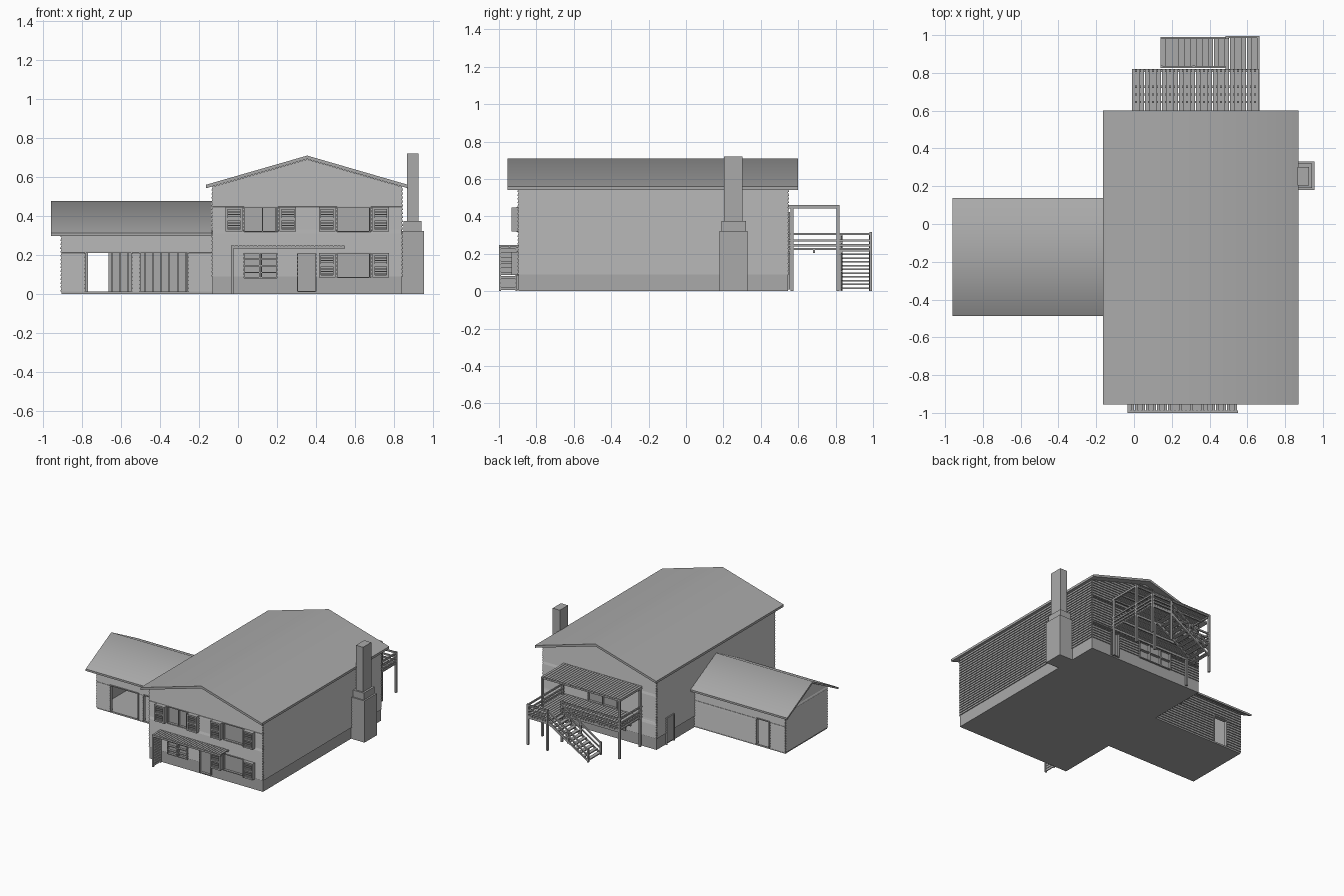
import bpy, bmesh, math
from mathutils import Vector

cube = bpy.data.objects.get("Cube")
if cube:
    bpy.data.objects.remove(cube, do_unlink=True)

grey = bpy.data.materials.new("plain_grey")
grey.use_nodes = True
tone = (0.4, 0.4, 0.4, 1)
grey.diffuse_color = tone
grey.node_tree.nodes["Principled BSDF"].inputs["Base Color"].default_value = tone


def finish(name, bm):
    bmesh.ops.recalc_face_normals(bm, faces=bm.faces)
    mesh = bpy.data.meshes.new(name)
    bm.to_mesh(mesh)
    bm.free()
    mesh.materials.append(grey)
    obj = bpy.data.objects.new(name, mesh)
    bpy.context.collection.objects.link(obj)
    return obj


def prism(bm, base, offset):
    """Extrude a closed polygon by a vector."""
    offset = Vector(offset)
    a = [bm.verts.new(p) for p in base]
    b = [bm.verts.new(Vector(p) + offset) for p in base]
    bm.faces.new(a)
    bm.faces.new(b)
    for i in range(len(a)):
        j = (i + 1) % len(a)
        bm.faces.new((a[i], a[j], b[j], b[i]))


def add_box(bm, x0, x1, y0, y1, z0, z1):
    prism(bm, [(x0, y0, z0), (x1, y0, z0), (x1, y1, z0), (x0, y1, z0)], (0, 0, z1 - z0))


def boxes(name, items):
    bm = bmesh.new()
    for item in items:
        add_box(bm, *item)
    return finish(name, bm)


def wall(name, origin, along, out, length, eave, slope=0, plain=0.0, openings=()):
    """Lap-sided wall; each board is a wedge, clipped by gable and openings."""
    bm = bmesh.new()
    o, u, n = (Vector((*v, 0)) for v in (origin, along, out))
    top = eave + slope * length / 2
    levels = {0.0, top, eave, plain}
    levels |= {plain + 0.02 * i for i in range(60) if plain + 0.02 * i < top}
    for op in openings:
        levels |= {op[2], op[3]}
    levels = sorted(round(z, 4) for z in levels)
    for z0, z1 in zip(levels, levels[1:]):
        if z1 - z0 < 0.001:
            continue
        mid = (z0 + z1) / 2
        spans, start = [], 0
        for a, b, lo, hi in sorted(openings):
            if lo < mid < hi:
                spans.append((start, a))
                start = b
        spans.append((start, length))
        lap = 0.007 if z0 >= plain - 0.001 else 0
        for a, b in spans:
            ring = []
            for z, lip in ((z0, lap), (z1, 0)):
                inset = max(0, (z - eave) / slope) if slope else 0
                lo, hi = max(a, inset), min(b, length - inset)
                hi = max(hi, lo + 0.001)
                for s, d in ((lo, lip), (hi, lip), (hi, -0.015), (lo, -0.015)):
                    ring.append(bm.verts.new(o + u * s + n * d + Vector((0, 0, z))))
            bm.faces.new(ring[:4])
            bm.faces.new(ring[4:])
            for i in range(4):
                j = (i + 1) % 4
                bm.faces.new((ring[i], ring[j], ring[j + 4], ring[i + 4]))
    return finish(name, bm)


def gable_roof(name, profile, offset):
    bm = bmesh.new()
    prism(bm, profile, offset)
    obj = finish(name, bm)
    bpy.ops.object.select_all(action="DESELECT")
    obj.select_set(True)
    bpy.context.view_layer.objects.active = obj
    bpy.ops.object.shade_smooth_by_angle(angle=math.radians(58))


def window(name, x0, x1, z0, z1, y, side, splits=(), bars=(), shutter=0.0):
    """Recessed pane with frame; side is -1 for front, 1 for back."""
    def slab(a, b, d0, d1, lo, hi):
        return (a, b, *sorted((y + side * d0, y + side * d1)), lo, hi)
    w = 0.006
    items = [slab(x0, x1, -0.012, -0.006, z0, z1)]
    for x in (x0, x1, *splits):
        items.append(slab(x - w / 2, x + w / 2, -0.012, 0.012, z0, z1))
    for z in (z0, z1, *bars):
        items.append(slab(x0, x1, -0.012, 0.012, z - w / 2, z + w / 2))
    boxes(name, items)
    if shutter:
        items = []
        for a in (x0 - shutter - 0.008, x1 + 0.008):
            b = a + shutter
            items.append(slab(a, b, 0, 0.02, z0, z1))
            for e in (a, b - 0.012):
                items.append(slab(e, e + 0.012, 0, 0.038, z0, z1))
            for z in (z0, (z0 + z1) / 2 - w, z1 - 0.012):
                items.append(slab(a, b, 0, 0.036, z, z + 0.012))
            for i in range(1, 9):
                z = z0 + i * (z1 - z0) / 9
                items.append(slab(a, b, 0, 0.03, z, z + w))
        boxes(name + "_shutters", items)


# Main house shell
L, R, F, B = -0.13, 0.84, -0.895, 0.545
W, D = R - L, B - F
front_windows = [("upper_left_window", 0.03, 0.205, 0.32, 0.447, (0.125, 0.195), (), 0.085),
                 ("upper_right_window", 0.508, 0.682, 0.32, 0.447, (0.675,), (), 0.085),
                 ("lower_right_window", 0.508, 0.682, 0.085, 0.21, (0.675,), (), 0.085),
                 ("lower_left_window", 0.03, 0.2, 0.083, 0.21, (0.112, 0.12), (0.11, 0.145, 0.18), 0)]
back_windows = [("back_lower_window", 0.13, 0.41, 0.085, 0.215, (0.22, 0.32), (0.15,), 0),
                ("back_deck_door", 0.2, 0.45, 0.23, 0.42, (0.325,), (), 0)]


def holes(rows):
    return [(r[1] - L, r[2] - L, r[3], r[4]) for r in rows]


wall("front_wall", (L, F), (1, 0), (0, -1), W, 0.55, 0.29, 0.09,
     holes(front_windows) + [(0.435, 0.53, 0, 0.21)])
wall("back_wall", (L, B), (1, 0), (0, 1), W, 0.55, 0.29, 0.09,
     holes(back_windows) + [(0.73, 0.8, 0, 0.2)])
wall("chimney_side_wall", (R, F), (0, 1), (1, 0), D, 0.55, 0, 0.09)
wall("garage_side_wall", (L, F), (0, 1), (-1, 0), D, 0.55, 0, 0.09)
boxes("house_floor", [(L, R, F, B, 0, 0.012)])
mid_x, ridge = (L + R) / 2, 0.71
gable_roof("main_roof", [(-0.165, -0.955, 0.56), (mid_x, -0.955, ridge), (0.872, -0.955, 0.56),
                         (0.872, -0.955, 0.542), (mid_x, -0.955, ridge - 0.018),
                         (-0.165, -0.955, 0.542)], (0, 1.555, 0))
for spec, y, side in [(s, F, -1) for s in front_windows] + [(s, B, 1) for s in back_windows]:
    name, x0, x1, z0, z1, splits, bars, shutter = spec
    window(name, x0, x1, z0, z1, y, side, splits, bars, shutter)
window("front_door", 0.305, 0.4, 0.012, 0.208, F, -1)
window("back_door", 0.6, 0.67, 0.012, 0.198, B, 1)
boxes("side_door", [(L - 0.01, L, 0.35, 0.43, 0.012, 0.2)])
boxes("side_door_frame", [(L - 0.014, L, 0.342, 0.35, 0, 0.208),
                          (L - 0.014, L, 0.43, 0.438, 0, 0.208),
                          (L - 0.014, L, 0.342, 0.438, 0.2, 0.208)])

# Garage wing, open doorways
G, GF, GB = -0.905, -0.43, 0.08
bays = [(0.125, 0.355, 0.012, 0.21), (0.405, 0.645, 0.012, 0.21)]
entry = [(0.135, 0.24, 0.012, 0.21)]
wall("garage_front_wall", (G, GF), (1, 0), (0, -1), L - G, 0.325, 0, 0.012, bays)
wall("garage_back_wall", (G, GB), (1, 0), (0, 1), L - G, 0.325, 0, 0.012, entry)
wall("garage_end_wall", (G, GF), (0, 1), (-1, 0), GB - GF, 0.325, 0.512, 0.012)
boxes("garage_floor", [(G, L, GF, GB, 0, 0.012)])
boxes("garage_studs", [(x, x + 0.008, GB - 0.035, GB - 0.015, 0.012, 0.32)
                       for x in [-0.65 + 0.042 * i for i in range(12)]])
frames = []
for y, side, openings in ((GF, -1, bays), (GB, 1, entry)):
    for a, b, lo, hi in openings:
        y0, y1 = sorted((y - side * 0.015, y + side * 0.01))
        for x in (G + a - 0.008, G + b):
            frames.append((x, x + 0.008, y0, y1, lo, hi + 0.008))
        frames.append((G + a, G + b, y0, y1, hi, hi + 0.008))
boxes("garage_door_frames", frames)
gable_roof("garage_roof", [(-0.96, -0.4875, 0.312), (-0.96, -0.175, 0.476), (-0.96, 0.1375, 0.312),
                           (-0.96, 0.1375, 0.297), (-0.96, -0.175, 0.461),
                           (-0.96, -0.4875, 0.297)], (0.825, 0, 0))

# Chimney in three stepped stages
boxes("chimney", [(0.835, 0.955, 0.18, 0.33, 0, 0.322), (0.85, 0.942, 0.19, 0.32, 0.322, 0.375),
                  (0.866, 0.927, 0.203, 0.303, 0.375, 0.72)])

# Front porch canopy and slatted side screen
boxes("porch_canopy", [(-0.035, 0.55, y, y + 0.012, 0.233, 0.245) for y in (-1, -0.95, -0.91)]
      + [(-0.035 + 0.0195 * i, -0.019 + 0.0195 * i, -1, F, 0.24, 0.248) for i in range(30)])
boxes("porch_screen", [(-0.035, -0.022, y, y + 0.012, 0, 0.24) for y in (-1, -0.912)]
      + [(-0.032, -0.025, -0.99, -0.91, 0.005 + 0.02 * i, 0.022 + 0.02 * i) for i in range(12)])

# Rear deck, landing and canopy
X0, X1, Y1, Y2 = -0.01, 0.665, 0.82, 0.995
P = 0.015
boxes("deck_posts", [(x, x + P, y, y + P, 0, 0.45) for x in (X0, X1 - P) for y in (0.56, Y1 - P)]
      + [(x, x + P, Y2 - P, Y2, 0, 0.315) for x in (0.485, X1 - P)]
      + [(0.485, 0.485 + P, Y1 - P, Y1, 0, 0.315)])
pitch = (X1 - X0) / 30
boxes("deck_boards", [(X0 + pitch * i, X0 + pitch * i + 0.019, B, Y2 if i >= 22 else Y1, 0.22, 0.23)
                      for i in range(30)])
boxes("deck_joists", [(X0, X1, y, y + 0.01, 0.205, 0.22) for y in (0.56, 0.68, 0.81)]
      + [(0.485, X1, 0.985, 0.995, 0.205, 0.22)])
boxes("deck_canopy_boards", [(X0 + pitch * i, X0 + pitch * i + 0.019, B, Y1, 0.453, 0.461)
                             for i in range(30)])
boxes("deck_canopy_beams", [(X0, X1, y, y + 0.012, 0.443, 0.453) for y in (0.56, 0.64, 0.72, 0.805)]
      + [(x, x + 0.012, B, Y1, 0.443, 0.453) for x in (X0, X1 - 0.012)])
rails = []
for z, h in ((0.24, 0.012), (0.265, 0.012), (0.3, 0.012)):
    rails += [(X0, 0.485, Y1 - 0.01, Y1, z, z + h), (X0, X0 + 0.01, B, Y1, z, z + h),
              (X1 - 0.01, X1, B, Y2, z, z + h), (0.485, X1, Y2 - 0.01, Y2, z, z + h)]
boxes("deck_railings", rails)

# Stairs descending along the deck toward the garage side
S0, S1, steps = 0.14, 0.485, 11
run, rise = (S1 - S0) / steps, 0.22 / steps
boxes("stair_treads", [(S0 + run * i, S0 + run * (i + 1) - 0.003, 0.83, 0.985,
                        rise * (i + 1) - 0.008, rise * (i + 1)) for i in range(steps)])
bm = bmesh.new()
for y in (0.826, 0.979):
    for low, high in ((-0.012, 0.012), (0.04, 0.05), (0.08, 0.092)):
        prism(bm, [(S0, y, max(0, low)), (S1, y, 0.215 + low), (S1, y, 0.215 + high),
                   (S0, y, high)], (0, 0.01, 0))
    add_box(bm, S0, S0 + 0.012, y, y + 0.012, 0, 0.1)
    add_box(bm, 0.31, 0.322, y, y + 0.012, 0.1, 0.2)
finish("stair_stringers_and_rails", bm)
